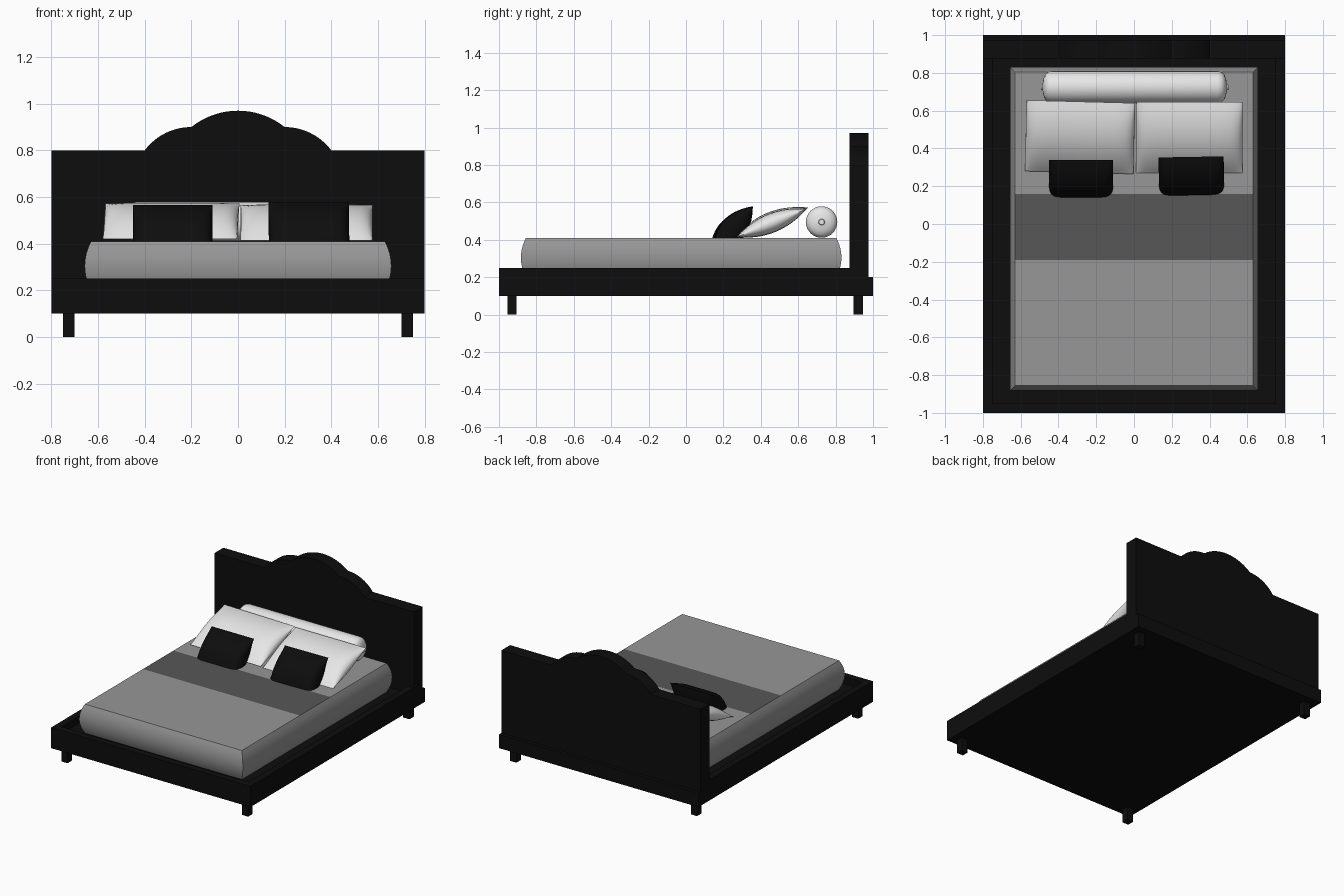
import bpy, bmesh, math
from mathutils import Matrix, Vector

if "Cube" in bpy.data.objects:
    bpy.data.objects.remove(bpy.data.objects["Cube"])


def material(name, v):
    m = bpy.data.materials.new(name)
    m.diffuse_color = (v, v, v, 1)
    m.use_nodes = True
    m.node_tree.nodes["Principled BSDF"].inputs["Base Color"].default_value = m.diffuse_color
    return m


BLACK = material("black", 0.004)
GREY = material("mattress grey", 0.31)
DARK = material("band grey", 0.095)
WHITE = material("pillow white", 0.8)


def finish(name, bm, mats, smooth=False, angle=35):
    bmesh.ops.recalc_face_normals(bm, faces=bm.faces[:])
    for f in bm.faces:
        f.smooth = smooth
    me = bpy.data.meshes.new(name)
    bm.to_mesh(me)
    bm.free()
    if smooth:
        me.set_sharp_from_angle(angle=math.radians(angle))
    for m in mats:
        me.materials.append(m)
    ob = bpy.data.objects.new(name, me)
    bpy.context.collection.objects.link(ob)
    return ob


def box(name, x, y, z, mat):
    bm = bmesh.new()
    size = [b - a for a, b in (x, y, z)]
    mid = [(a + b) / 2 for a, b in (x, y, z)]
    bmesh.ops.create_cube(bm, size=1, matrix=Matrix.Translation(mid) @ Matrix.Diagonal((*size, 1)))
    return finish(name, bm, [mat])


def bridge(bm, a, b):
    n = len(a)
    for i in range(n):
        bm.faces.new((a[i], a[(i + 1) % n], b[(i + 1) % n], b[i]))


# Base slab with a raised rim and four legs
box("base_slab", (-0.8, 0.8), (-1, 1), (0.1, 0.2), BLACK)
box("front_rail", (-0.8, 0.8), (-1, -0.95), (0.2, 0.25), BLACK)
for side, sx in (("left", -1), ("right", 1)):
    box(side + "_rail", sorted((sx * 0.75, sx * 0.8)), (-0.95, 0.875), (0.2, 0.25), BLACK)
    for end, y in (("front", -0.93), ("back", 0.92)):
        box(f"{end}_{side}_leg", sorted((sx * 0.7, sx * 0.75)), (y - 0.025, y + 0.025), (0, 0.1), BLACK)


# Headboard: outline with three arcs, extruded in y
def arc(cx, cz, r, a0, a1, n):
    return [(cx + r * math.cos(math.radians(a0 + (a1 - a0) * i / n)),
             cz + r * math.sin(math.radians(a0 + (a1 - a0) * i / n))) for i in range(n + 1)]


a_side = math.degrees(math.atan2(0.15, 0.2))
a_mid = math.degrees(math.atan2(0.25, 0.2))
outline = [(-0.8, 0.2), (0.8, 0.2), (0.8, 0.8)]
outline += arc(0.2, 0.65, 0.25, a_side, 90, 10)
outline += arc(0, 0.65, 0.32, a_mid, 180 - a_mid, 18)
outline += arc(-0.2, 0.65, 0.25, 90, 180 - a_side, 10)
outline += [(-0.8, 0.8)]
bm = bmesh.new()
face = bm.faces.new([bm.verts.new((x, 0.875, z)) for x, z in outline])
out = bmesh.ops.extrude_face_region(bm, geom=[face])
bmesh.ops.translate(bm, vec=(0, 0.1, 0), verts=[v for v in out["geom"] if isinstance(v, bmesh.types.BMVert)])
bmesh.ops.remove_doubles(bm, verts=bm.verts[:], dist=0.002)
finish("headboard", bm, [BLACK])

# Mattress: stacked rectangles with bulging sides, dark band on the top face
bm = bmesh.new()
rings = []
for i in range(13):
    t = -1 + 2 * i / 12
    o = 0.027 * (1 - t * t)
    hx, hy, z = 0.63 + o, 0.83 + o, 0.305 + 0.105 * t
    rings.append([bm.verts.new((sx * hx, -0.026 + sy * hy, z))
                  for sx, sy in ((-1, -1), (1, -1), (1, 1), (-1, 1))])
for a, b in zip(rings, rings[1:]):
    bridge(bm, a, b)
bm.faces.new(rings[0][::-1])
bm.faces.new(rings[-1])
for y in (-0.19, 0.16):
    bmesh.ops.bisect_plane(bm, geom=bm.verts[:] + bm.edges[:] + bm.faces[:],
                           plane_co=(0, y, 0), plane_no=(0, 1, 0))
for f in bm.faces:
    c = f.calc_center_median()
    f.material_index = int(c.z > 0.409 and -0.19 < c.y < 0.16)
finish("mattress", bm, [GREY, DARK], True)

# Bolster: lathed about x with domed ends and a small end button
bm = bmesh.new()
half = [(0.496, 0.014), (0.488, 0.017), (0.483, 0.045), (0.474, 0.066), (0.46, 0.079), (0.44, 0.084)]
prof = [(-x, r) for x, r in half] + half[::-1]
rings = [[bm.verts.new((x + 0.004, 0.725 + r * math.cos(k * math.tau / 32),
                        0.495 + r * math.sin(k * math.tau / 32))) for k in range(32)] for x, r in prof]
for a, b in zip(rings, rings[1:]):
    bridge(bm, a, b)
bm.faces.new(rings[0])
bm.faces.new(rings[-1])
finish("bolster", bm, [WHITE], True, 50)


# Cushions: two bulging sheets joined at a pinched seam, tilted about x
def cushion(name, centre, width, length, thick, tilt, yaw, mat):
    bm = bmesh.new()
    nu, nv = 24, 16
    for s in (-1, 1):
        g = []
        for i in range(nu + 1):
            u = -math.cos(math.pi * i / nu)
            row = []
            for j in range(nv + 1):
                v = -1 + 2 * j / nv
                h = s * thick * (1 - v * v) * max(0, 1 - u ** 8) ** 0.5
                row.append(bm.verts.new((u * width / 2, v * length / 2, h)))
            g.append(row)
        for i in range(nu):
            for j in range(nv):
                bm.faces.new((g[i][j], g[i + 1][j], g[i + 1][j + 1], g[i][j + 1]))
    bmesh.ops.remove_doubles(bm, verts=bm.verts[:], dist=0.0001)
    ob = finish(name, bm, [mat], True, 40)
    ob.matrix_world = (Matrix.Translation(Vector(centre)) @ Matrix.Rotation(math.radians(yaw), 4, 'Z')
                       @ Matrix.Rotation(math.radians(tilt), 4, 'X'))


cushion("left_pillow", (-0.286, 0.46, 0.497), 0.575, 0.405, 0.052, 22, -1.5, WHITE)
cushion("right_pillow", (0.293, 0.458, 0.49), 0.565, 0.405, 0.052, 22, 0, WHITE)
cushion("left_small_cushion", (-0.28, 0.234, 0.44), 0.34, 0.33, 0.07, 50, 0, BLACK)
cushion("right_small_cushion", (0.304, 0.249, 0.452), 0.345, 0.33, 0.07, 50, 1, BLACK)
